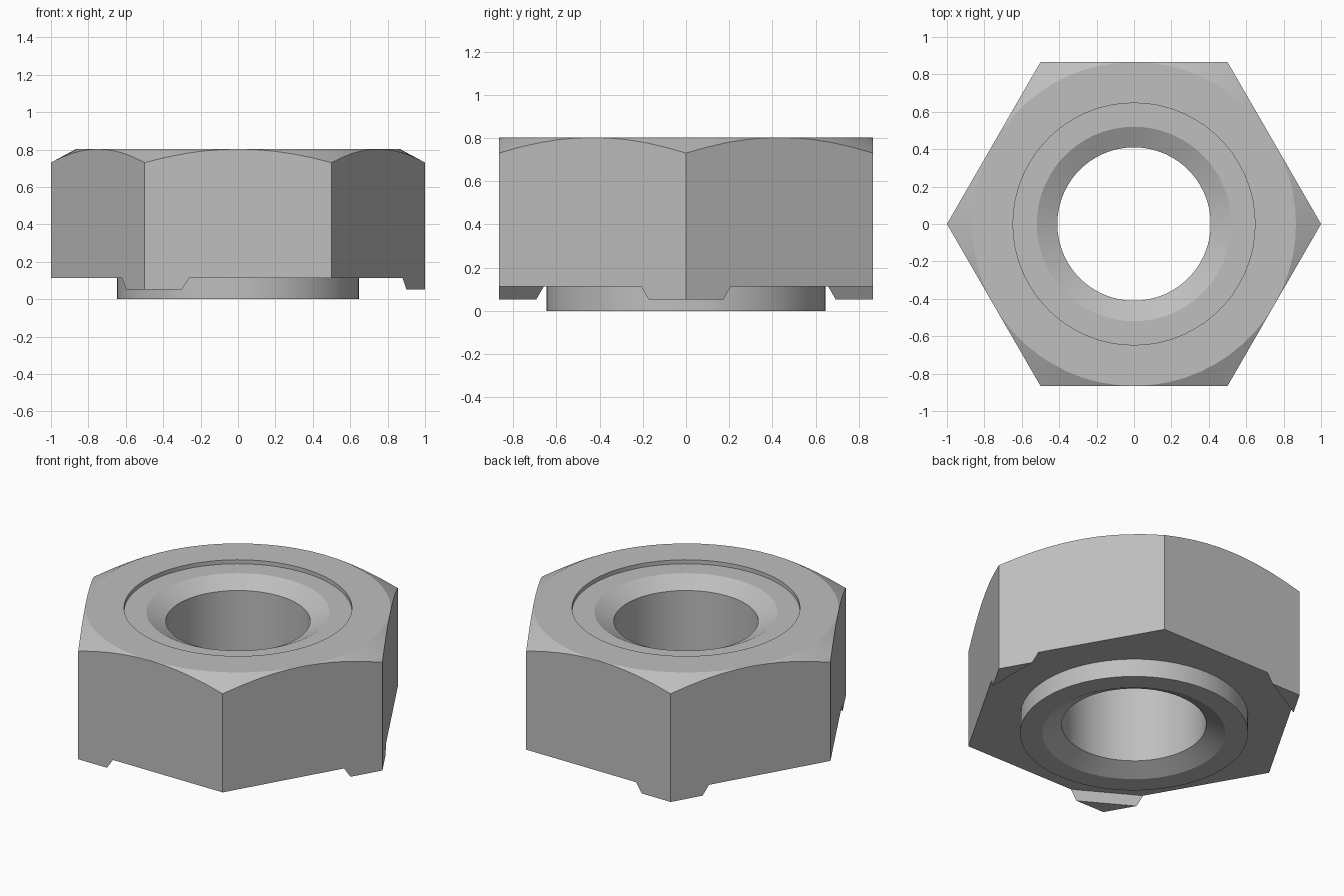
import bpy, bmesh, math

if "Cube" in bpy.data.objects:
    bpy.data.objects.remove(bpy.data.objects["Cube"])

APOTHEM = math.sqrt(3) / 2
Z_TOP, Z_RECESS, Z_BASE, Z_TOOTH = 0.803, 0.778, 0.113, 0.053
R_COLLAR, R_SINK, R_BORE, SINK = 0.647, 0.52, 0.41, 0.057
CHORD_ROOT, CHORD_TIP = 0.88, 0.90      # tooth inner face, distance from the axis

# Angles: even steps plus the tooth ends, repeated round three teeth
tooth_ends = [math.degrees(math.atan2((1 - c) * math.sqrt(3), c)) for c in (CHORD_TIP, CHORD_ROOT)]
half = [5.5] + tooth_ends + [18, 24, 30, 36, 42, 48, 54]
offsets = [-a for a in reversed(half)] + [0] + half + [60]
angles = [math.radians(t + a) for t in (0, 120, 240) for a in offsets]


def hex_radius(t):
    return APOTHEM / math.cos(t % (math.pi / 3) - math.pi / 6)


def from_tooth(t):
    third = 2 * math.pi / 3
    return (t + third / 2) % third - third / 2


def chamfer_z(t):
    return Z_TOP - (hex_radius(t) - APOTHEM) * math.tan(math.radians(28.5))


def lower_z(t):
    a = hex_radius(t) * math.cos(from_tooth(t))
    k = (a - CHORD_ROOT) / (CHORD_TIP - CHORD_ROOT)
    return Z_BASE - (Z_BASE - Z_TOOTH) * min(1, max(0, k))


def chord(d):
    return lambda t: min(hex_radius(t), d / math.cos(from_tooth(t)))


# Closed cross-section: each ring is (radius, height), a number or a rule of angle
rings = [
    (APOTHEM, Z_TOP), (hex_radius, chamfer_z),              # chamfered top
    (hex_radius, lower_z),                                  # hex sides
    (chord(CHORD_TIP), lower_z), (chord(CHORD_ROOT), Z_BASE),  # corner teeth
    (R_COLLAR, Z_BASE), (R_COLLAR, 0),                      # collar
    (R_SINK, 0), (R_BORE, SINK),                            # lower countersink
    (R_BORE, Z_RECESS - SINK), (R_SINK, Z_RECESS),          # bore, upper countersink
    (R_COLLAR, Z_RECESS), (R_COLLAR, Z_TOP),                # recess
]


def value(v, t):
    return v(t) if callable(v) else v


bm = bmesh.new()
loops = [[bm.verts.new((value(r, t) * math.cos(t), value(r, t) * math.sin(t), value(z, t)))
          for t in angles] for r, z in rings]
n = len(angles)
for i, a in enumerate(loops):
    b = loops[(i + 1) % len(loops)]
    for j in range(n):
        k = (j + 1) % n
        bm.faces.new((a[j], b[j], b[k], a[k]))
bmesh.ops.remove_doubles(bm, verts=bm.verts, dist=0.0005)
bmesh.ops.recalc_face_normals(bm, faces=bm.faces)

mesh = bpy.data.meshes.new("hex_nut")
bm.to_mesh(mesh)
bm.free()
nut = bpy.data.objects.new("hex_nut", mesh)
bpy.context.collection.objects.link(nut)

steel = bpy.data.materials.new("steel_grey")
steel.diffuse_color = (0.52, 0.52, 0.52, 1)
steel.use_nodes = True
steel.node_tree.nodes["Principled BSDF"].inputs["Base Color"].default_value = steel.diffuse_color
mesh.materials.append(steel)

bpy.context.view_layer.objects.active = nut
nut.select_set(True)
bpy.ops.object.shade_smooth_by_angle(angle=math.radians(25))
